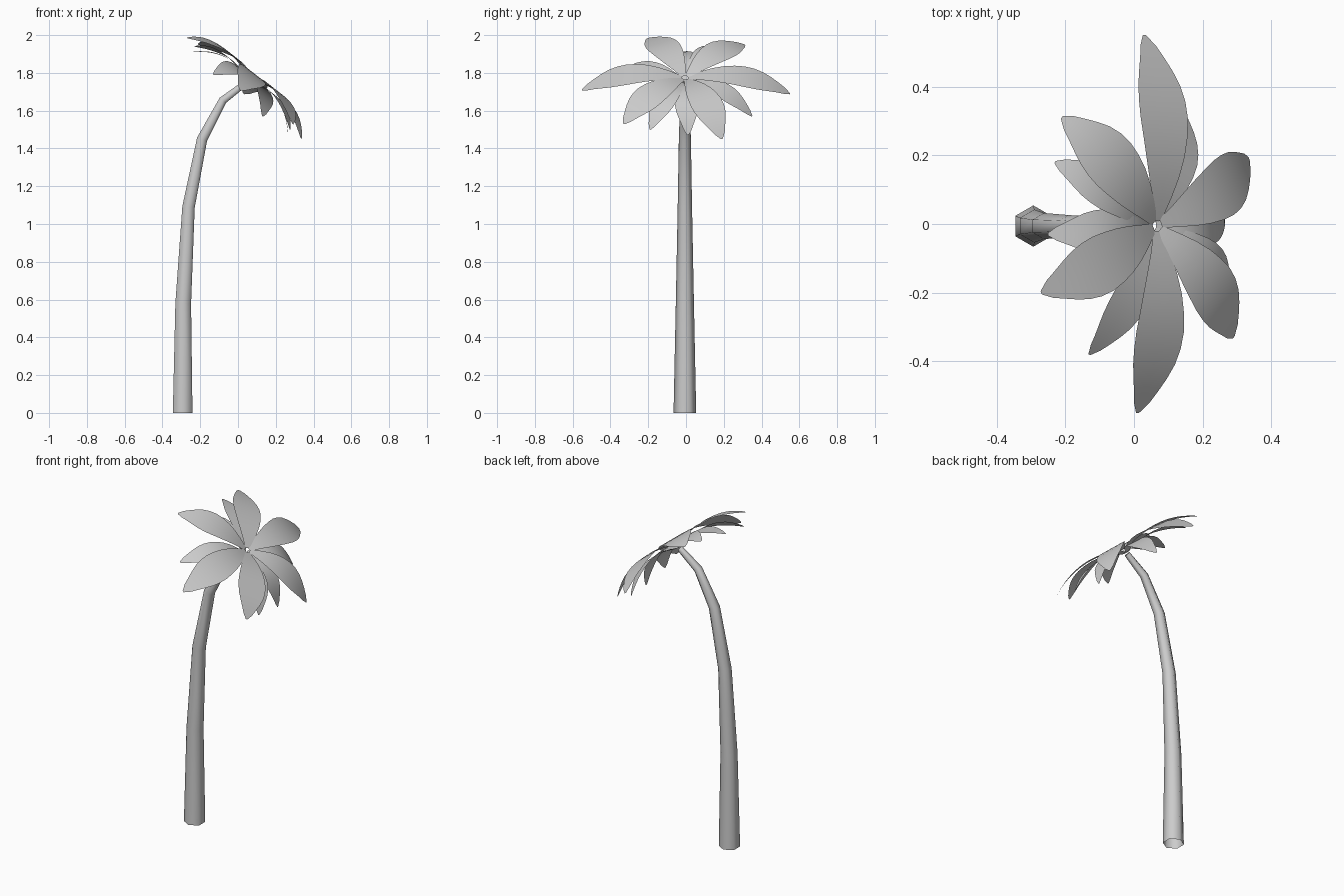
import bpy, bmesh, math
from mathutils import Vector

cube = bpy.data.objects.get("Cube")
if cube:
    bpy.data.objects.remove(cube, do_unlink=True)

grey = bpy.data.materials.new("plain grey")
grey.use_nodes = True
grey.diffuse_color = (0.6, 0.6, 0.6, 1)
grey.node_tree.nodes["Principled BSDF"].inputs["Base Color"].default_value = (0.6, 0.6, 0.6, 1)


def loft(name, rows, closed):
    """Skin rows of points into a smooth sheet or tube."""
    bm = bmesh.new()
    grid = [[bm.verts.new(p) for p in row] for row in rows]
    count = len(rows[0])
    for a, b in zip(grid, grid[1:]):
        for i in range(count if closed else count - 1):
            j = (i + 1) % count
            bm.faces.new((a[i], a[j], b[j], b[i]))
    for f in bm.faces:
        f.smooth = True
    mesh = bpy.data.meshes.new(name)
    bm.to_mesh(mesh)
    bm.free()
    mesh.materials.append(grey)
    obj = bpy.data.objects.new(name, mesh)
    bpy.context.collection.objects.link(obj)
    return obj


# Trunk: six-sided open tube along a bending path (x, z, radius)
path = [(-0.293, 0, 0.06), (-0.29, 0.58, 0.048), (-0.262, 1.09, 0.038),
        (-0.19, 1.45, 0.032), (-0.08, 1.655, 0.025), (0.045, 1.75, 0.018)]
rings = []
for k, (x, z, r) in enumerate(path):
    before, after = path[max(k - 1, 0)], path[min(k + 1, len(path) - 1)]
    along = Vector((after[0] - before[0], 0, after[1] - before[1])).normalized()
    if k == 0:
        along = Vector((0, 0, 1))
    side, back = Vector((along.z, 0, -along.x)), Vector((0, 1, 0))
    rings.append([Vector((x, -0.006, z)) + r * (side * math.sin(i * math.pi / 3) + back * math.cos(i * math.pi / 3))
                  for i in range(6)])
loft("trunk", rings, True)

# Crown: two tiers of arching leaves around a tilted axis
axis = Vector((math.sin(math.radians(38)), 0, math.cos(math.radians(38))))
hub = Vector((0.068, -0.005, 1.775))
outline = [0.16, 0.4, 0.63, 0.81, 0.93, 1.0, 0.98, 0.88, 0.7, 0.5, 0.32, 0.06]


def leaf(name, tip, width, drop):
    tip = Vector(tip)
    flat = tip - hub
    flat -= axis * flat.dot(axis)
    root = hub + flat.normalized() * 0.015 - axis * drop
    bend = hub + flat * 0.55 + axis * (0.085 - drop)
    across = axis.cross(flat).normalized()
    rows = []
    last = len(outline) - 1
    for k, w in enumerate(outline):
        # Bunch the rows towards the rounded tip
        t = math.sin(k / last * math.pi / 2) * 0.4 + k / last * 0.6
        mid = root * (1 - t) ** 2 + bend * 2 * t * (1 - t) + tip * t * t
        rows.append([mid + across * (s * w * width / 2) for s in (-1, 0, 1)])
    loft(name, rows, False)


upper = [(0.03, 0.55, 1.69), (-0.21, 0.31, 1.95), (-0.27, -0.20, 1.985),
         (0.01, -0.55, 1.71), (0.29, -0.33, 1.53), (0.335, 0.19, 1.45)]
lower = [(-0.23, 0.18, 1.94), (-0.25, -0.03, 1.91), (-0.13, -0.38, 1.79),
         (0.275, -0.19, 1.50), (0.265, 0.01, 1.47), (0.13, 0.35, 1.57)]
for n, tip in enumerate(upper, 1):
    leaf(f"upper_leaf_{n}", tip, 0.175, 0)
for n, tip in enumerate(lower, 1):
    leaf(f"lower_leaf_{n}", tip, 0.125, 0.025)
